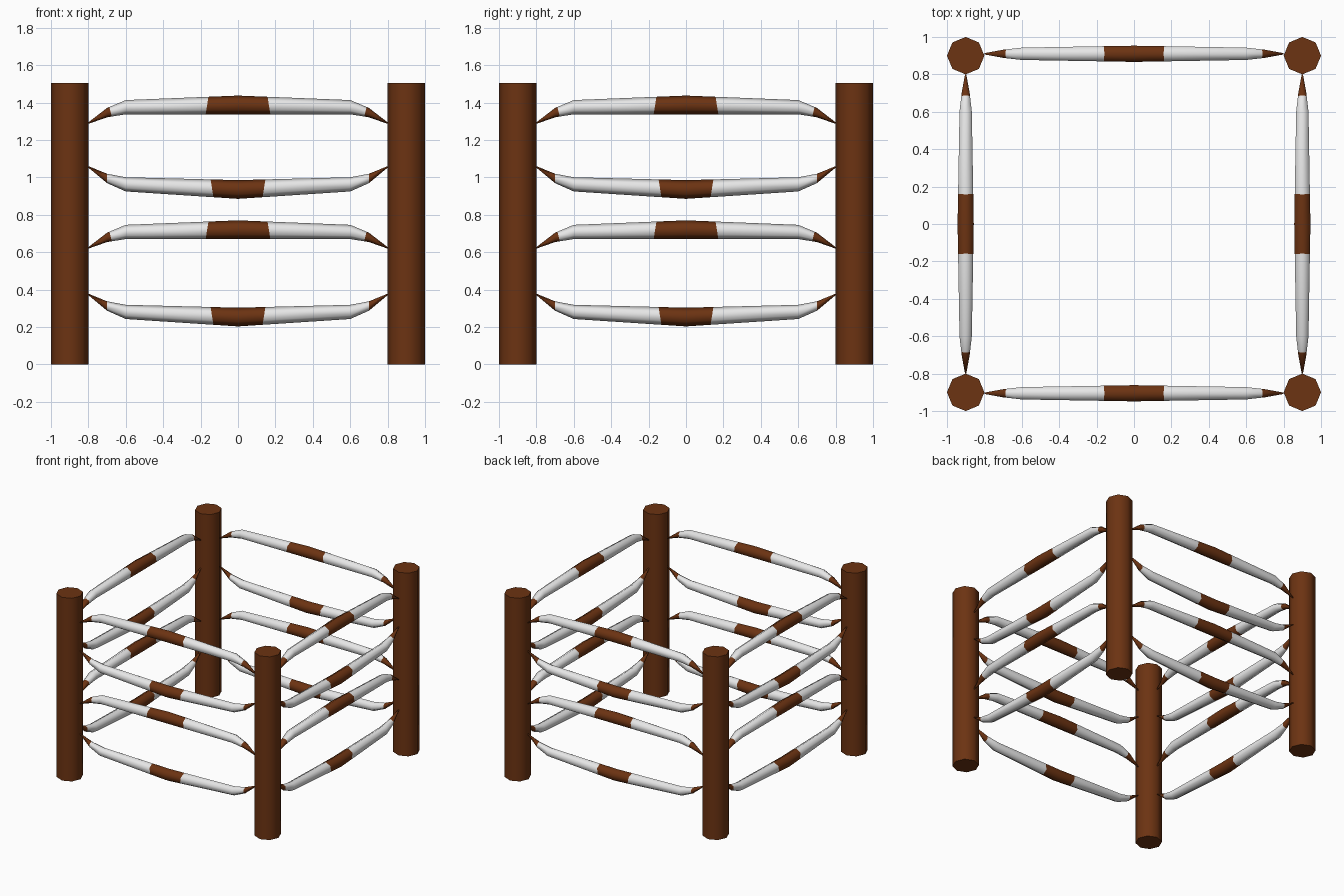
import bpy, bmesh, math
from mathutils import Vector, Matrix

if "Cube" in bpy.data.objects:
    bpy.data.objects.remove(bpy.data.objects["Cube"])


def material(name, rgb):
    m = bpy.data.materials.new(name)
    m.diffuse_color = (*rgb, 1)
    m.use_nodes = True
    m.node_tree.nodes["Principled BSDF"].inputs["Base Color"].default_value = m.diffuse_color
    return m


BROWN = material("brown wood", (0.15, 0.033, 0.006))
WHITE = material("off white", (0.8, 0.8, 0.8))


def finish(bm, name, mats, angle):
    bmesh.ops.recalc_face_normals(bm, faces=bm.faces)
    me = bpy.data.meshes.new(name)
    bm.to_mesh(me)
    bm.free()
    for m in mats:
        me.materials.append(m)
    me.shade_smooth()
    me.set_sharp_from_angle(angle=math.radians(angle))
    ob = bpy.data.objects.new(name, me)
    bpy.context.scene.collection.objects.link(ob)
    return ob


# Corner posts: eight-sided, with corners on the axes
def post(name, x, y):
    bm = bmesh.new()
    bmesh.ops.create_cone(bm, cap_ends=True, segments=8, radius1=0.1, radius2=0.1, depth=1.505,
                          matrix=Matrix.Translation((x, y, 0.7525)))
    finish(bm, name, [BROWN], 50)


# Rail halves: (distance from middle, centre height, radius), bowed up or down
UP = [(0, 1.387, 0.05), (0.6, 1.375, 0.038), (0.7, 1.346, 0.025), (0.8, 1.29, 0.004)]
DOWN = [(0, 0.935, 0.05), (0.6, 0.9625, 0.038), (0.7, 0.994, 0.025), (0.8, 1.056, 0.004)]


def rail(name, half, dz, band, tip, lean, matrix):
    bm = bmesh.new()
    path = [(-x, z, r) for x, z, r in reversed(half[1:])] + half
    rings = []
    for x, z, r in path:
        angles = [math.pi / 2 + i * math.pi / 3 for i in range(6)]
        rings.append([bm.verts.new((x, r * math.cos(a), z + r * math.sin(a))) for a in angles])
    for a, b in zip(rings, rings[1:]):
        for i in range(6):
            j = (i + 1) % 6
            bm.faces.new((a[i], a[j], b[j], b[i]))
    bm.faces.new(rings[0])
    bm.faces.new(rings[-1])
    # slanted cuts where the paint changes
    for s in (-1, 1):
        for x, z, k in ((band, half[0][1], lean), (tip, half[2][1], -1.6 * lean)):
            bmesh.ops.bisect_plane(bm, geom=bm.verts[:] + bm.edges[:] + bm.faces[:],
                                   plane_co=(s * x, 0, z), plane_no=Vector((s, 0, k)).normalized())
    for f in bm.faces:
        x = abs(f.calc_center_median().x)
        f.material_index = 0 if x < band or x > tip else 1
    bmesh.ops.transform(bm, matrix=matrix @ Matrix.Translation((0, 0, dz)), verts=bm.verts)
    finish(bm, name, [BROWN, WHITE], 70)


for sx, nx in ((-1, "left"), (1, "right")):
    for sy, ny in ((-1, "front"), (1, "back")):
        post(f"{ny}_{nx}_post", 0.9 * sx, 0.9 * sy)

# Four rails on each side
quarter = Matrix.Rotation(math.pi / 2, 4, 'Z')
sides = {
    "front": Matrix.Translation((0, -0.905, 0)),
    "back": Matrix.Translation((0, 0.91, 0)),
    "left": Matrix.Translation((-0.9, 0, 0)) @ quarter,
    "right": Matrix.Translation((0.9, 0, 0)) @ quarter,
}
for side, mat in sides.items():
    for level, dz_up, dz_down in (("upper", 0, 0), ("lower", -0.667, -0.682)):
        rail(f"{side}_{level}_rail_bowed_up", UP, dz_up, 0.165, 0.68, 0.16, mat)
        rail(f"{side}_{level}_rail_bowed_down", DOWN, dz_down, 0.138, 0.70, -0.16, mat)
